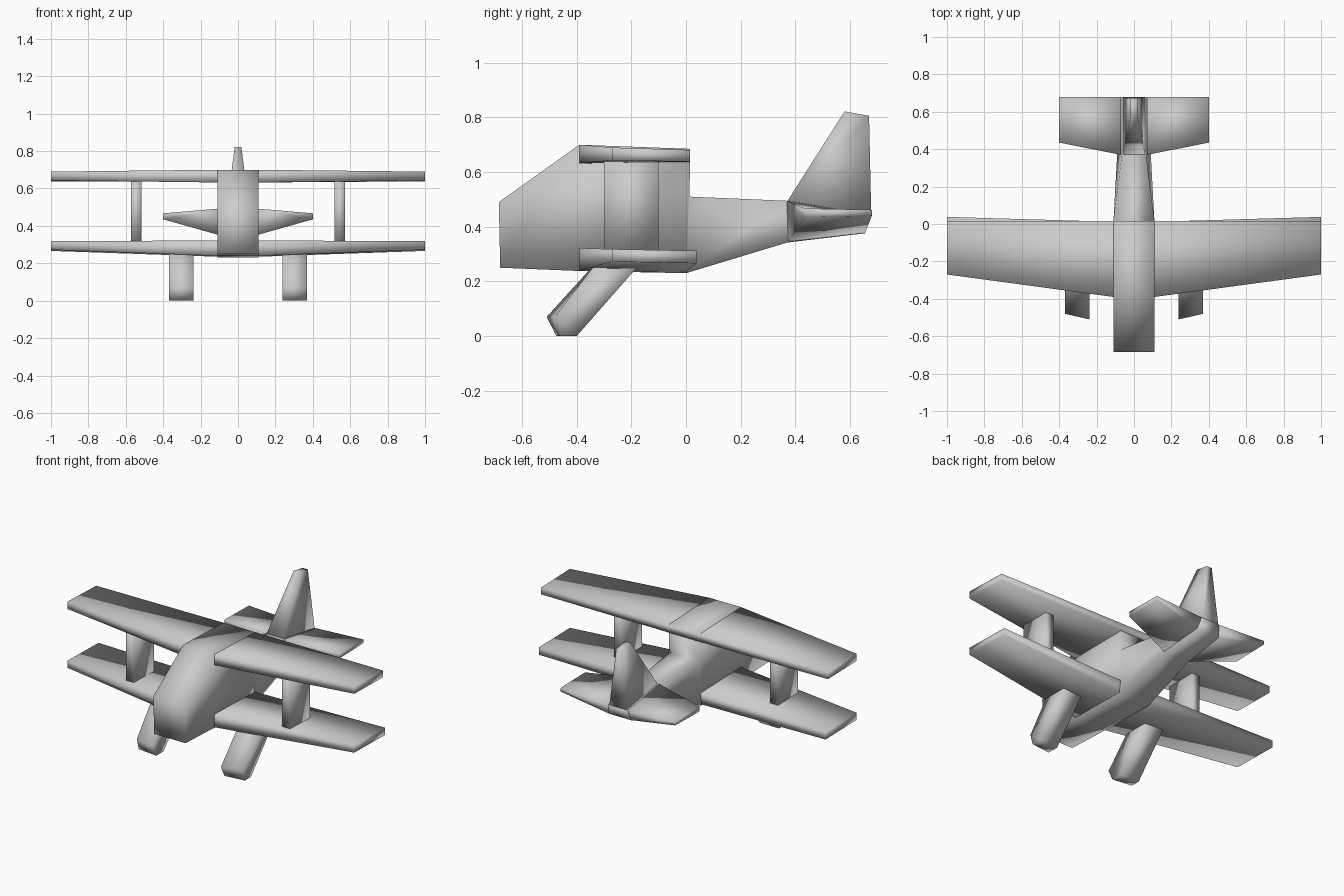
import bpy, bmesh

if "Cube" in bpy.data.objects:
    bpy.data.objects.remove(bpy.data.objects["Cube"])


def loft(name, sections, mirrored=False):
    """Skin a closed solid through a list of equal-sized point rings."""
    bm = bmesh.new()
    rings = [[bm.verts.new(p) for p in s] for s in sections]
    n = len(rings[0])
    for a, b in zip(rings, rings[1:]):
        for i in range(n):
            j = (i + 1) % n
            bm.faces.new((a[i], a[j], b[j], b[i]))
    bm.faces.new(rings[0][::-1])
    bm.faces.new(rings[-1])
    bmesh.ops.remove_doubles(bm, verts=bm.verts, dist=0.0005)
    bmesh.ops.recalc_face_normals(bm, faces=bm.faces)
    for f in bm.faces:
        f.smooth = True
    mesh = bpy.data.meshes.new(name)
    bm.to_mesh(mesh)
    bm.free()
    ob = bpy.data.objects.new(name, mesh)
    bpy.context.collection.objects.link(ob)
    if mirrored:
        ob.modifiers.new("mirror", 'MIRROR').use_mirror_merge = False
    return ob


def frame(bottom, top):
    """Fuselage ring from (half width, y, z) at the bottom and the top."""
    (wb, yb, zb), (wt, yt, zt) = bottom, top
    return [(-wb, yb, zb), (wb, yb, zb), (wt, yt, zt), (-wt, yt, zt)]


def rib(x, profile):
    """Side-view profile of (y, z) points placed at x."""
    return [(x, y, z) for y, z in profile]


# Fuselage: nose, cabin, step behind the cabin, tapering tail boom
cabin_foot = (0.11, 0.0, 0.23)
loft("fuselage", [
    frame((0.11, -0.68, 0.25), (0.11, -0.685, 0.49)),
    frame((0.11, -0.39, 0.238), (0.11, -0.39, 0.70)),
    frame(cabin_foot, (0.11, 0.015, 0.685)),
    frame(cabin_foot, (0.11, 0.013, 0.51)),
    frame((0.09, 0.37, 0.342), (0.065, 0.37, 0.495)),
    frame((0.08, 0.655, 0.376), (0.065, 0.68, 0.445)),
])


# Wings: tip, two root ribs, tip
def wing(name, root, tip):
    loft(name, [rib(-1, tip), rib(-0.11, root), rib(0.11, root), rib(1, tip)])


wing("upper_wing",
     [(-0.39, 0.632), (0.015, 0.635), (0.015, 0.685), (-0.39, 0.70)],
     [(-0.27, 0.643), (0.015, 0.638), (0.015, 0.681), (-0.27, 0.69)])
wing("lower_wing",
     [(-0.39, 0.24), (0.0, 0.235), (0.012, 0.31), (-0.39, 0.322)],
     [(-0.27, 0.272), (0.038, 0.266), (0.038, 0.312), (-0.27, 0.318)])

# Tailplane halves, thick where they grow out of the tail boom
loft("tailplane", [
    rib(0.07, [(0.37, 0.342), (0.655, 0.376), (0.68, 0.445), (0.37, 0.495)]),
    rib(0.40, [(0.435, 0.435), (0.68, 0.44), (0.68, 0.462), (0.435, 0.467)]),
], mirrored=True)

# Tail fin
loft("tail_fin", [
    [(-0.06, 0.37, 0.492), (0.06, 0.37, 0.492),
     (0.06, 0.678, 0.44), (-0.06, 0.678, 0.44)],
    [(-0.018, 0.58, 0.822), (0.018, 0.58, 0.822),
     (0.018, 0.67, 0.806), (-0.018, 0.67, 0.806)],
])

# Struts between the wings
strut = [(-0.30, 0.30), (-0.10, 0.30), (-0.10, 0.655), (-0.30, 0.655)]
loft("wing_strut", [rib(0.517, strut), rib(0.573, strut)], mirrored=True)

# Landing legs, the foot cut slightly back on the outer side
inner_leg = [(-0.31, 0.29), (-0.51, 0.07), (-0.475, 0.0), (-0.40, 0.0), (-0.145, 0.29)]
outer_leg = [(-0.31, 0.29), (-0.48, 0.07), (-0.46, 0.0), (-0.40, 0.0), (-0.145, 0.29)]
loft("landing_leg", [rib(0.238, inner_leg), rib(0.37, outer_leg)], mirrored=True)
